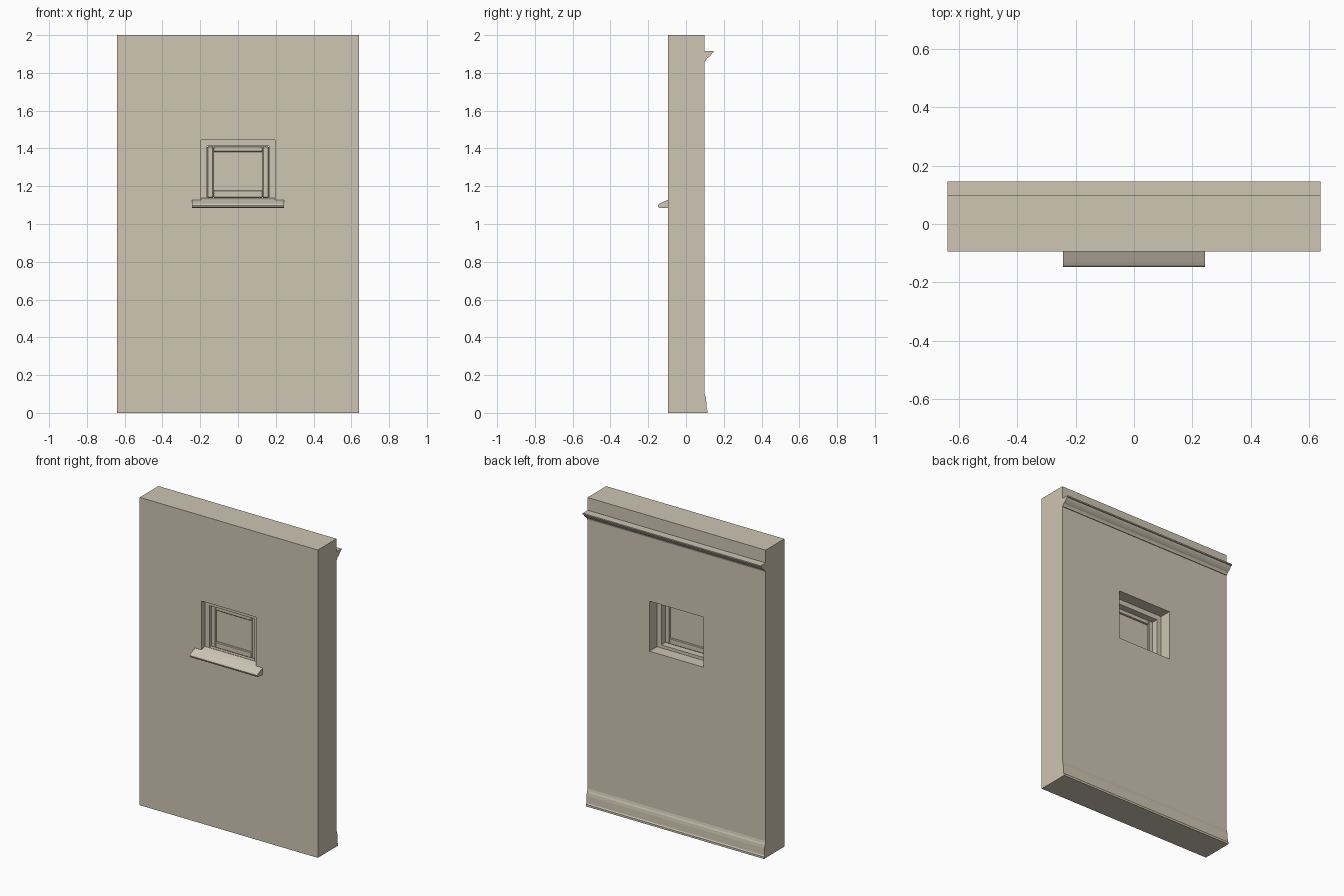
import bpy
import bmesh

cube = bpy.data.objects.get("Cube")
if cube:
    bpy.data.objects.remove(cube, do_unlink=True)

plaster = bpy.data.materials.new("warm_plaster")
plaster.use_nodes = True
colour = (0.62, 0.56, 0.45, 1)
plaster.diffuse_color = colour
plaster.node_tree.nodes["Principled BSDF"].inputs["Base Color"].default_value = colour


def finish(name, bm, bevel=0):
    bmesh.ops.recalc_face_normals(bm, faces=bm.faces)
    mesh = bpy.data.meshes.new(name)
    bm.to_mesh(mesh)
    bm.free()
    mesh.materials.append(plaster)
    obj = bpy.data.objects.new(name, mesh)
    bpy.context.collection.objects.link(obj)
    if bevel:
        mod = obj.modifiers.new("edge_bevel", "BEVEL")
        mod.width = bevel
        mod.segments = 1
    return obj


def box(name, x, y, z, bevel=0):
    """Box given as (low, high) ranges."""
    bm = bmesh.new()
    bmesh.ops.create_cube(bm, size=1)
    for v in bm.verts:
        for i, (low, high) in enumerate((x, y, z)):
            v.co[i] = low if v.co[i] < 0 else high
    return finish(name, bm, bevel)


def ring(name, outer, inner, y):
    """Rectangular ring; outer and inner are (half width, bottom, top)."""
    bm = bmesh.new()

    def loop(rect, depth):
        w, b, t = rect
        return [bm.verts.new((px, depth, pz))
                for px, pz in ((-w, b), (w, b), (w, t), (-w, t))]

    loops = [loop(outer, y[0]), loop(inner, y[0]),
             loop(inner, y[1]), loop(outer, y[1])]
    for k in range(4):
        a, b = loops[k], loops[(k + 1) % 4]
        for i in range(4):
            j = (i + 1) % 4
            bm.faces.new((a[i], a[j], b[j], b[i]))
    return finish(name, bm)


def moulding(name, profile, half):
    """Sweep a (y, z) profile along x."""
    bm = bmesh.new()
    face = bm.faces.new([bm.verts.new((-half, y, z)) for y, z in profile])
    grown = bmesh.ops.extrude_face_region(bm, geom=[face], use_keep_orig=True)
    verts = [g for g in grown["geom"] if isinstance(g, bmesh.types.BMVert)]
    bmesh.ops.translate(bm, verts=verts, vec=(2 * half, 0, 0))
    return finish(name, bm)


FRONT, BACK, HALF = -0.095, 0.097, 0.64
opening = (0.195, 1.12, 1.445)
frame_inner = (0.163, 1.14, 1.412)

# Wall and fixed window frame
ring("wall", (HALF, 0, 2), opening, (FRONT, BACK))
ring("window_frame", opening, frame_inner, (-0.062, 0.02))

# Sash: two stiles, two rails and the pane
sash_y = (-0.045, -0.018)
for side, name in ((-1, "right"), (1, "left")):
    xs = sorted((side * 0.13, side * 0.163))
    box(name + "_stile", xs, sash_y, (1.14, 1.412), 0.004)
box("top_rail", (-0.13, 0.13), sash_y, (1.382, 1.412), 0.004)
box("bottom_rail", (-0.13, 0.13), sash_y, (1.14, 1.178), 0.004)
box("window_pane", (-0.133, 0.133), (-0.034, -0.028), (1.17, 1.39))

# Sill: projecting nose, plus its tongue inside the opening
moulding("sill", [(FRONT, 1.085), (FRONT, 1.128), (-0.13, 1.113), (-0.142, 1.107),
                  (-0.148, 1.098), (-0.146, 1.09), (-0.14, 1.085)], 0.243)
moulding("sill_tongue", [(FRONT, 1.12), (FRONT, 1.128), (-0.062, 1.138),
                         (-0.062, 1.12)], 0.195)

# Crown moulding and baseboard on the back
moulding("crown_moulding", [(BACK, 1.86), (BACK, 1.917), (0.146, 1.917), (0.146, 1.909),
                            (0.14, 1.907), (0.135, 1.898), (0.127, 1.889), (0.118, 1.881),
                            (0.11, 1.876), (0.104, 1.867), (0.102, 1.86)], HALF)
moulding("baseboard", [(BACK, 0), (BACK, 0.11), (0.1, 0.095), (0.104, 0.085),
                       (0.107, 0.065), (0.109, 0.02), (0.114, 0.013), (0.114, 0)], HALF)
